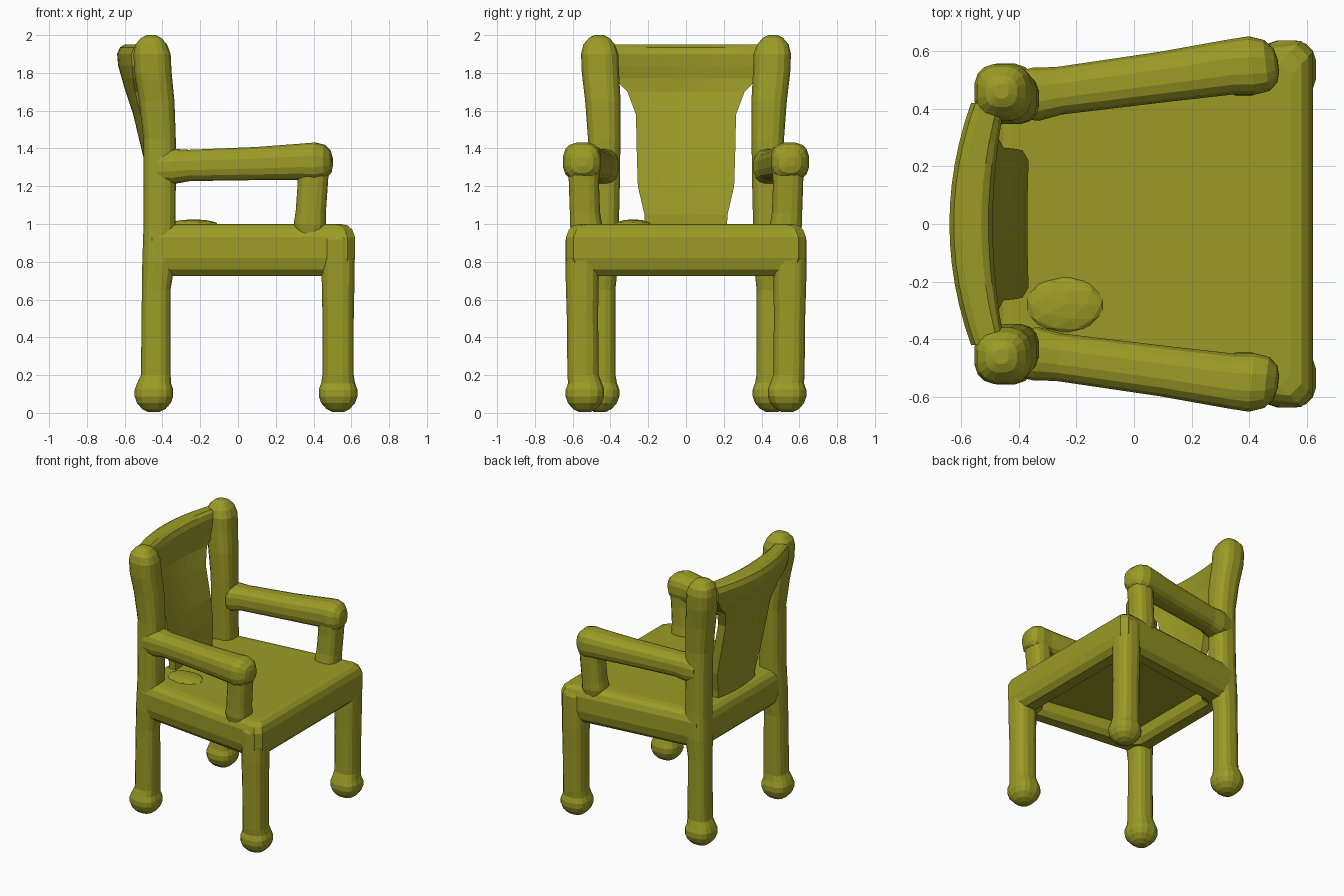
import bpy, bmesh
from math import sin, cos, pi, sqrt, copysign
from mathutils import Vector

cube = bpy.data.objects.get("Cube")
if cube:
    bpy.data.objects.remove(cube, do_unlink=True)

olive = bpy.data.materials.new("olive")
olive.use_nodes = True
colour = (0.33, 0.33, 0.02, 1)
olive.diffuse_color = colour
olive.node_tree.nodes["Principled BSDF"].inputs["Base Color"].default_value = colour


def finish(name, bm, mirrored=False):
    """Turn a bmesh into a named object, optionally mirrored across y."""
    bmesh.ops.recalc_face_normals(bm, faces=bm.faces)
    mesh = bpy.data.meshes.new(name)
    bm.to_mesh(mesh)
    bm.free()
    mesh.materials.append(olive)
    obj = bpy.data.objects.new(name, mesh)
    bpy.context.collection.objects.link(obj)
    if mirrored:
        mod = obj.modifiers.new("Mirror", 'MIRROR')
        mod.use_axis = (False, True, False)
    return obj


def loft(name, rings, mirrored=False):
    """Skin a closed surface over rings of equal point count."""
    bm = bmesh.new()
    loops = [[bm.verts.new(p) for p in ring] for ring in rings]
    n = len(loops[0])
    for a, b in zip(loops, loops[1:]):
        for i in range(n):
            j = (i + 1) % n
            bm.faces.new((a[i], a[j], b[j], b[i]))
    bm.faces.new(loops[0][::-1])
    bm.faces.new(loops[-1])
    return finish(name, bm, mirrored)


def rod(name, stations, sides=16, square=0.75):
    """Soft, slightly square bar through (x, y, z, radius) stations."""
    axis = (Vector(stations[-1][:3]) - Vector(stations[0][:3])).normalized()
    ref = Vector((0, 1, 0))
    u = (ref - axis * ref.dot(axis)).normalized()
    v = axis.cross(u)
    rings = []
    for x, y, z, r in stations:
        ring = []
        for i in range(sides):
            a = 2 * pi * (i + 0.5) / sides
            c = copysign(abs(cos(a)) ** square, cos(a))
            s = copysign(abs(sin(a)) ** square, sin(a))
            ring.append(Vector((x, y, z)) + (u * c + v * s) * r)
        rings.append(ring)
    return loft(name, rings, mirrored=True)


def foot(x, y, r=0.105):
    """Rounded ball foot rings, from the floor up to the ankle."""
    return [(x, y, r - r * cos(t), r * sin(t)) for t in (0.3, 0.65, 1.05, 1.4, 1.75, 2.1)]


# Legs, with the rear pair running up into the back posts
rod("front_legs", foot(0.53, 0.535) + [
    (0.53, 0.545, 0.20, 0.084), (0.53, 0.548, 0.50, 0.084),
    (0.53, 0.55, 0.70, 0.088), (0.53, 0.55, 0.92, 0.088), (0.53, 0.55, 0.97, 0.06)])
rod("rear_legs_and_posts", foot(-0.445, 0.455) + [
    (-0.435, 0.452, 0.20, 0.08), (-0.433, 0.45, 0.65, 0.077),
    (-0.42, 0.445, 0.80, 0.088), (-0.415, 0.44, 1.00, 0.086),
    (-0.415, 0.435, 1.25, 0.087), (-0.415, 0.433, 1.45, 0.087),
    (-0.43, 0.44, 1.65, 0.095), (-0.45, 0.453, 1.80, 0.1),
    (-0.455, 0.457, 1.90, 0.1), (-0.46, 0.46, 1.95, 0.085),
    (-0.46, 0.46, 1.985, 0.055), (-0.46, 0.46, 2.0, 0.025)])

# Armrests and their uprights
rod("armrests", [
    (-0.42, 0.445, 1.30, 0.08), (-0.34, 0.45, 1.305, 0.094),
    (-0.26, 0.462, 1.31, 0.084), (0.10, 0.51, 1.32, 0.089),
    (0.34, 0.545, 1.33, 0.097), (0.41, 0.55, 1.33, 0.103),
    (0.46, 0.55, 1.33, 0.09), (0.49, 0.55, 1.33, 0.06), (0.50, 0.55, 1.33, 0.025)])
rod("armrest_uprights", [
    (0.38, 0.525, 0.95, 0.08), (0.38, 0.53, 1.00, 0.086),
    (0.385, 0.535, 1.06, 0.081), (0.395, 0.54, 1.20, 0.081), (0.40, 0.54, 1.33, 0.085)])

# Seat: rounded rails around a recessed underside, skinned from (inset, height) rings
outline = [(0.58, -0.635), (0.62, -0.595), (0.62, 0.595), (0.58, 0.635),
           (-0.455, 0.525), (-0.495, 0.485), (-0.495, -0.485), (-0.455, -0.525)]
section = [(0.17, 0.83), (0.16, 0.76), (0.13, 0.725), (0.05, 0.725), (0.015, 0.76),
           (0.0, 0.82), (0.0, 0.93), (0.015, 0.97), (0.04, 0.993), (0.075, 1.0)]
loft("seat", [[Vector((x - copysign(d, x), y - copysign(d, y), z)) for x, y in outline]
              for d, z in section])

# Small crease in the seat beside the rear post
bm = bmesh.new()
bmesh.ops.create_icosphere(bm, subdivisions=2, radius=1)
for vert in bm.verts:
    vert.co = Vector((-0.24, -0.28, 0.995)) + vert.co * Vector((0.14, 0.1, 0.03))
finish("seat_crease", bm)

# Bowed back panel: (height, half width, rear x, thickness, bow)
panel = [
    (0.95, 0.215, -0.44, 0.07, 0.02), (1.05, 0.22, -0.44, 0.07, 0.02),
    (1.20, 0.255, -0.46, 0.07, 0.02), (1.35, 0.26, -0.50, 0.08, 0.03),
    (1.58, 0.265, -0.555, 0.08, 0.04), (1.70, 0.31, -0.595, 0.09, 0.05),
    (1.77, 0.38, -0.615, 0.11, 0.06), (1.84, 0.42, -0.635, 0.14, 0.075),
    (1.90, 0.42, -0.64, 0.15, 0.075), (1.935, 0.42, -0.625, 0.12, 0.075),
    (1.95, 0.42, -0.60, 0.07, 0.075)]
steps = [i / 6 - 1 for i in range(13)]
rings = []
for z, half, rear, thick, bow in panel:
    back = [Vector((rear + bow * t * t, half * t, z)) for t in steps]
    front = [p + Vector((thick * sqrt(1 - 0.4 * (p.y / half) ** 2), 0, 0)) for p in back]
    rings.append(back + front[::-1])
loft("back_panel", rings)
